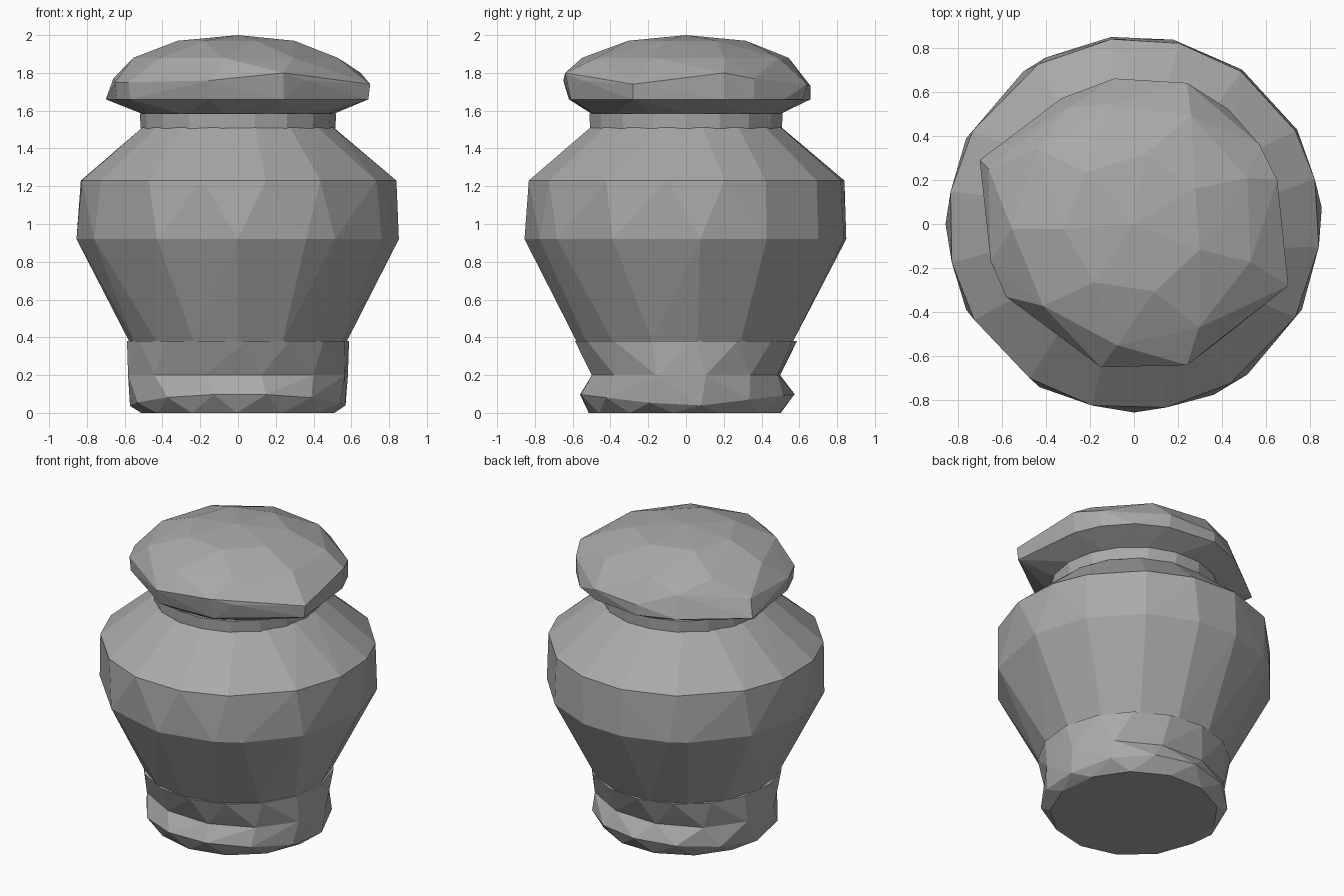
import bpy
import bmesh
import math

default_cube = bpy.data.objects.get("Cube")
if default_cube:
    bpy.data.objects.remove(default_cube, do_unlink=True)

stone = bpy.data.materials.new("grey stone")
stone.use_nodes = True
stone_colour = (0.4, 0.4, 0.4, 1)
stone.diffuse_color = stone_colour
stone.node_tree.nodes["Principled BSDF"].inputs["Base Color"].default_value = stone_colour


def ring(height, radius, angles, depth=None):
    """Points of an ellipse at the given angles in degrees."""
    depth = depth or radius
    turns = [math.radians(angle) for angle in angles]
    return [(radius * math.cos(t), depth * math.sin(t), height) for t in turns]


def even(count, phase=0):
    """Evenly spaced angles round the full circle."""
    return [phase + 360 * i / count for i in range(count)]


def faceted_part(name, points):
    """Wrap the points in a convex, flat shaded stone block."""
    bm = bmesh.new()
    for point in points:
        bm.verts.new(point)
    result = bmesh.ops.convex_hull(bm, input=bm.verts[:])
    unused = [v for v in result["geom_interior"] if isinstance(v, bmesh.types.BMVert)]
    bmesh.ops.delete(bm, geom=unused, context="VERTS")
    bmesh.ops.dissolve_limit(bm, angle_limit=math.radians(0.5),
                             verts=bm.verts[:], edges=bm.edges[:])
    bmesh.ops.recalc_face_normals(bm, faces=bm.faces[:])
    mesh = bpy.data.meshes.new(name)
    bm.to_mesh(mesh)
    bm.free()
    mesh.materials.append(stone)
    part = bpy.data.objects.new(name, mesh)
    bpy.context.collection.objects.link(part)
    return part


# Foot: rounded pad, oval at the waist
waist = ring(0.2, 0.595, even(12, -18), 0.51)
foot_rim = [(x, y, 0.03 + 0.12 * abs(y))
            for x, y, z in ring(0, 0.575, even(13, 8))]
faceted_part("foot", ring(0, 0.515, even(13, 20)) + foot_rim + waist)

# Collar flaring from the oval waist to the round body
faceted_part("foot_collar", waist + ring(0.38, 0.59, even(16, 5)))

# Body: unevenly chiselled shoulder and belly
shoulder_angles = [14, 30, 55, 76, 97, 121, 150, 170, 192, 211, 236, 257, 280, 301, 330, 353]
belly_angles = [5, 30, 55, 78, 97, 118, 126, 153, 180, 207, 240, 270, 295, 307, 333]
faceted_part("body", ring(0.38, 0.58, even(15, 6))
             + ring(0.92, 0.855, belly_angles)
             + ring(1.23, 0.845, shoulder_angles)
             + ring(1.51, 0.515, even(16, 10)))

# Neck band under the lid
faceted_part("neck", ring(1.505, 0.515, even(18)) + ring(1.585, 0.52, even(18)))

# Lid: irregular rim with a low dome
lower_rim = [(-.70, .29), (-.33, .57), (-.09, .66), (.24, .62), (.43, .52),
             (.57, .36), (.64, .2), (.69, -.28), (.24, -.61), (-.15, -.62),
             (-.57, -.33), (-.64, -.17)]
upper_rim = [(-.66, .25, 1.77), (-.3, .53, 1.8), (-.09, .66, 1.73), (.24, .64, 1.74),
             (.57, .36, 1.77), (.65, .2, 1.8), (.7, -.28, 1.74), (.36, -.55, 1.76),
             (.24, -.64, 1.8), (-.15, -.65, 1.76), (-.58, -.33, 1.75), (-.65, -.17, 1.75)]
faceted_part("lid", ring(1.58, 0.5, even(14, 4))
             + [(x, y, 1.66) for x, y in lower_rim] + upper_rim
             + ring(1.88, 0.555, even(9, 22))
             + ring(1.97, 0.32, even(7, 30))
             + [(0, 0, 2)])
